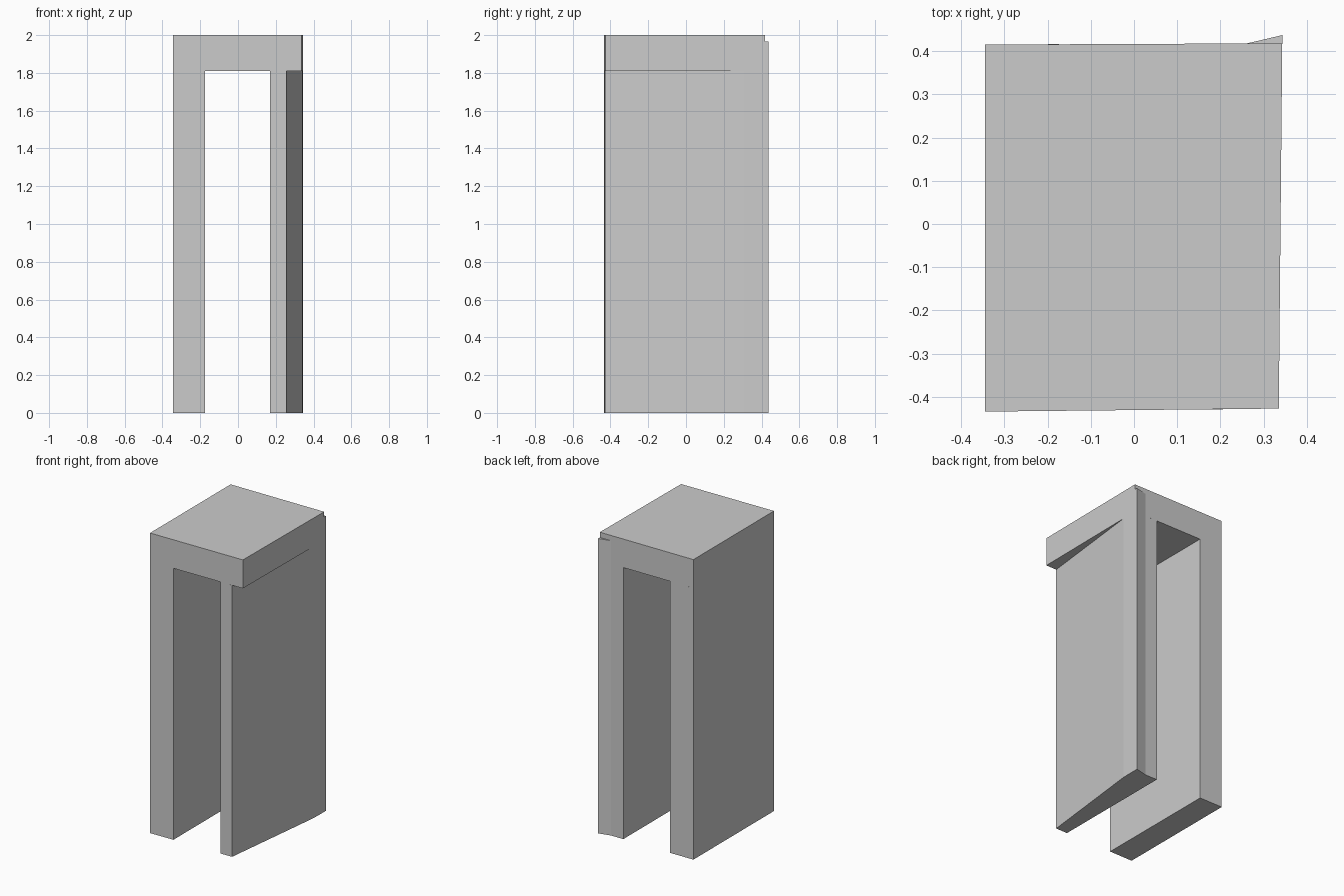
import bpy
import bmesh

if "Cube" in bpy.data.objects:
    bpy.data.objects.remove(bpy.data.objects["Cube"])


def prism(name, outline, z0, z1):
    """Extrude a flat plan outline from z0 up to z1."""
    bm = bmesh.new()
    base = bm.faces.new([bm.verts.new((x, y, z0)) for x, y in outline])
    ext = bmesh.ops.extrude_face_region(bm, geom=[base])
    for v in ext["geom"]:
        if isinstance(v, bmesh.types.BMVert):
            v.co.z = z1
    bmesh.ops.recalc_face_normals(bm, faces=bm.faces)
    mesh = bpy.data.meshes.new(name)
    bm.to_mesh(mesh)
    bm.free()
    obj = bpy.data.objects.new(name, mesh)
    bpy.context.collection.objects.link(obj)
    return obj


UNDER, TOP = 1.81, 2.0

# Slightly skewed top block
prism("top_block", [(-0.345, -0.434), (0.335, -0.427), (0.343, 0.418), (-0.345, 0.415)], UNDER, TOP)

# Straight left wall
prism("left_wall", [(-0.345, -0.434), (-0.174, -0.432), (-0.174, 0.416), (-0.345, 0.415)], 0, UNDER)

# Right wall, tapering toward the front
prism("right_wall", [(0.17, -0.429), (0.256, -0.428), (0.342, 0.31), (0.343, 0.418), (0.17, 0.417)], 0, UNDER)

# Thin flare on the rear outer corner, stopping just below the top
prism("rear_flare", [(0.26, 0.4175), (0.343, 0.418), (0.343, 0.437)], 0, 1.965)
